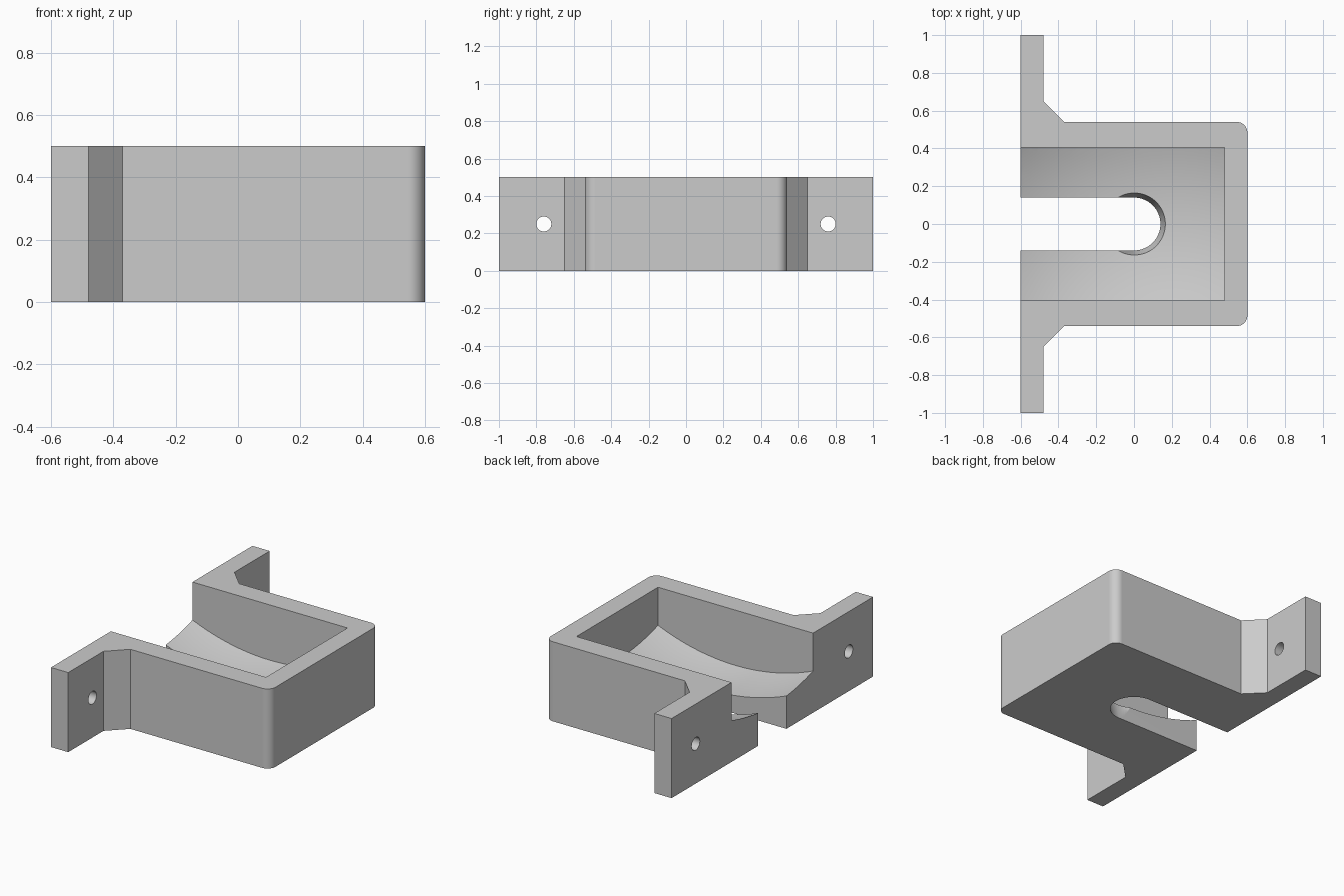
import bpy, bmesh, math
from mathutils import Matrix, Vector

cube = bpy.data.objects.get("Cube")
if cube:
    bpy.data.objects.remove(cube, do_unlink=True)

HEIGHT = 0.5
HALF_Y = 0.54      # half width of the cup
BACK_X = -0.6      # mounting face
FRONT_X = 0.6
FILLET = 0.055

grey = bpy.data.materials.new("plain_grey")
grey.use_nodes = True
colour = (0.6, 0.6, 0.6, 1)
grey.diffuse_color = colour
grey.node_tree.nodes["Principled BSDF"].inputs["Base Color"].default_value = colour


def make_object(name, bm, cutter=True):
    bmesh.ops.recalc_face_normals(bm, faces=bm.faces)
    mesh = bpy.data.meshes.new(name)
    bm.to_mesh(mesh)
    bm.free()
    mesh.materials.append(grey)
    ob = bpy.data.objects.new(name, mesh)
    bpy.context.collection.objects.link(ob)
    ob.hide_render = cutter
    return ob


def box(name, low, high):
    bm = bmesh.new()
    bmesh.ops.create_cube(bm, size=1)
    low, high = Vector(low), Vector(high)
    bmesh.ops.scale(bm, vec=high - low, verts=bm.verts)
    bmesh.ops.translate(bm, vec=(low + high) / 2, verts=bm.verts)
    return make_object(name, bm)


def cone(name, r1, r2, depth, matrix):
    bm = bmesh.new()
    bmesh.ops.create_cone(bm, cap_ends=True, segments=64, radius1=r1,
                          radius2=r2, depth=depth, matrix=matrix)
    return make_object(name, bm)


def boolean(ob, tool, operation):
    # Apply the operation at once and discard the tool
    bpy.ops.object.select_all(action='DESELECT')
    bpy.context.view_layer.objects.active = ob
    ob.select_set(True)
    mod = ob.modifiers.new("cut", 'BOOLEAN')
    mod.operation = operation
    mod.solver = 'EXACT'
    mod.object = tool
    bpy.ops.object.modifier_apply(modifier=mod.name)
    bpy.data.objects.remove(tool, do_unlink=True)


# Bracket outline: flanges, gussets and rounded front corners
half = [(BACK_X, 1), (-0.48, 1), (-0.48, 0.65), (-0.37, HALF_Y)]
for i in range(13):
    a = math.pi / 2 * (1 - i / 12)
    half.append((FRONT_X - FILLET + FILLET * math.cos(a),
                 HALF_Y - FILLET + FILLET * math.sin(a)))
outline = half + [(x, -y) for x, y in reversed(half)]
bm = bmesh.new()
face = bm.faces.new([bm.verts.new((x, y, 0)) for x, y in outline])
top = bmesh.ops.extrude_face_region(bm, geom=[face])["geom"]
bmesh.ops.translate(bm, vec=(0, 0, HEIGHT),
                    verts=[v for v in top if isinstance(v, bmesh.types.BMVert)])
bracket = make_object("mounting_bracket", bm, cutter=False)

# Pocket with a shallow spherical floor
pocket = box("pocket_cutter", (-0.8, -0.405, 0.02), (0.478, 0.405, 0.7))
RADIUS, FLOOR = 1.45, 0.095
bm = bmesh.new()
bmesh.ops.create_uvsphere(bm, u_segments=128, v_segments=96, radius=RADIUS,
                          matrix=Matrix.Translation((-0.06, 0, FLOOR + RADIUS)))
boolean(pocket, make_object("dish_cutter", bm), 'INTERSECT')
boolean(bracket, pocket, 'DIFFERENCE')

# Open slot ending in a tapered seat
boolean(bracket, box("slot_cutter", (-0.8, -0.14, -0.2), (-0.005, 0.14, 0.7)), 'DIFFERENCE')
seat = cone("seat_cutter", 0.117, 0.209, 0.4, Matrix.Translation((0, 0, 0.1)))
boolean(bracket, seat, 'DIFFERENCE')

# Screw holes through both flanges
for side in (-1, 1):
    place = Matrix.Translation((-0.54, side * 0.76, 0.25)) @ Matrix.Rotation(math.pi / 2, 4, 'Y')
    boolean(bracket, cone("screw_hole_cutter", 0.04, 0.04, 0.4, place), 'DIFFERENCE')

# Smooth curved faces, keep the flats flat
bpy.ops.object.select_all(action='DESELECT')
bracket.select_set(True)
bpy.context.view_layer.objects.active = bracket
bpy.ops.object.shade_smooth_by_angle(angle=math.radians(25))
weighted = bracket.modifiers.new("weighted_normals", 'WEIGHTED_NORMAL')
weighted.keep_sharp = True
